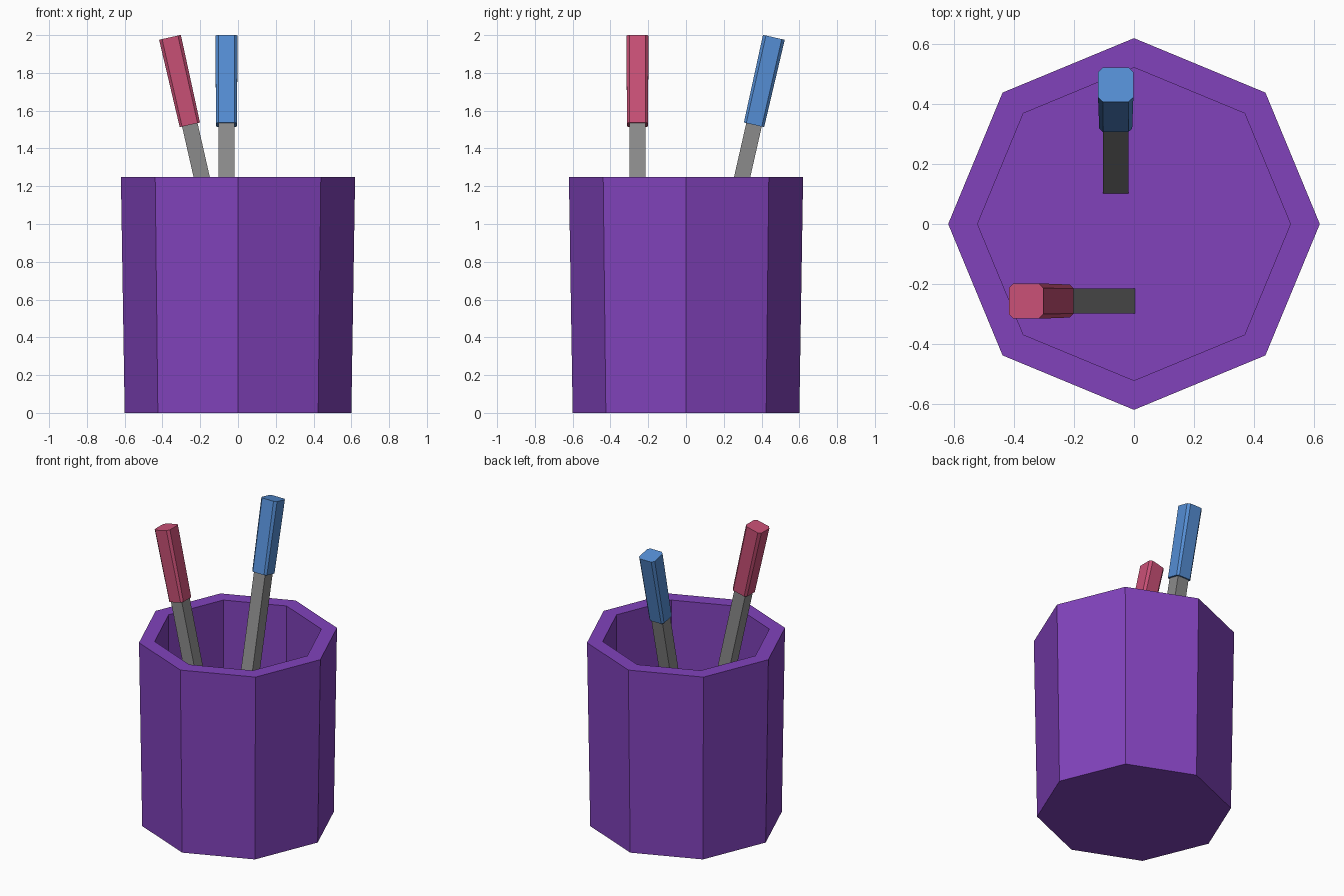
import bpy
import bmesh
from math import cos, sin, pi
from mathutils import Vector

cube = bpy.data.objects.get("Cube")
if cube:
    bpy.data.objects.remove(cube, do_unlink=True)


def material(name, rgb):
    mat = bpy.data.materials.new(name)
    mat.use_nodes = True
    mat.diffuse_color = (*rgb, 1)
    mat.node_tree.nodes["Principled BSDF"].inputs["Base Color"].default_value = (*rgb, 1)
    return mat


purple = material("purple", (0.22, 0.055, 0.50))
blue = material("blue", (0.09, 0.27, 0.66))
red = material("rose red", (0.58, 0.08, 0.18))
grey = material("grey", (0.26, 0.26, 0.26))


def loft(name, rings, mat):
    """Skin a stack of equal-sized rings and cap both ends."""
    bm = bmesh.new()
    loops = [[bm.verts.new(p) for p in ring] for ring in rings]
    for low, high in zip(loops, loops[1:]):
        for i in range(len(low)):
            j = (i + 1) % len(low)
            bm.faces.new((low[i], low[j], high[j], high[i]))
    bm.faces.new(loops[0][::-1])
    bm.faces.new(loops[-1])
    bmesh.ops.recalc_face_normals(bm, faces=bm.faces)
    mesh = bpy.data.meshes.new(name)
    bm.to_mesh(mesh)
    bm.free()
    mesh.materials.append(mat)
    obj = bpy.data.objects.new(name, mesh)
    bpy.context.collection.objects.link(obj)
    return obj


def octagon(radius, z):
    return [(radius * cos(i * pi / 4), radius * sin(i * pi / 4), z) for i in range(8)]


# Cup: outer wall, rim, inner wall and raised floor
profile = [(0.60, 0), (0.62, 1.25), (0.522, 1.25), (0.522, 0.58)]
loft("cup", [octagon(r, z) for r, z in profile], purple)


def square_ring(centre, side, lean, half, cut):
    """Square section across the pen, with its corners cut off when cut > 0."""
    k = half - cut
    corners = [(half, -k), (half, k), (k, half), (-k, half),
               (-half, k), (-half, -k), (-k, -half), (k, -half)]
    if not cut:
        corners = corners[1::2]
    return [centre + side * a + lean * b for a, b in corners]


def pen(colour_name, mat, base, direction):
    """A grey stick with a coloured grip, leaning in a level direction."""
    out = Vector(direction)
    axis = (out * 0.227 + Vector((0, 0, 1))).normalized()
    side = axis.cross(out).normalized()
    lean = side.cross(axis)
    grip_low = Vector(base)
    grip_top = grip_low + axis * 0.475
    foot = grip_low - axis * 0.99
    loft(colour_name + "_pen_stick",
         [square_ring(foot, side, lean, 0.042, 0),
          square_ring(grip_low + axis * 0.02, side, lean, 0.042, 0)], grey)
    loft(colour_name + "_pen_grip",
         [square_ring(grip_low, side, lean, 0.055, 0.013),
          square_ring(grip_top, side, lean, 0.059, 0.016)], mat)


# Two pens resting on the floor of the cup
pen("blue", blue, (-0.061, 0.36, 1.525), (0, 1, 0))
pen("red", red, (-0.255, -0.257, 1.525), (-1, 0, 0))
